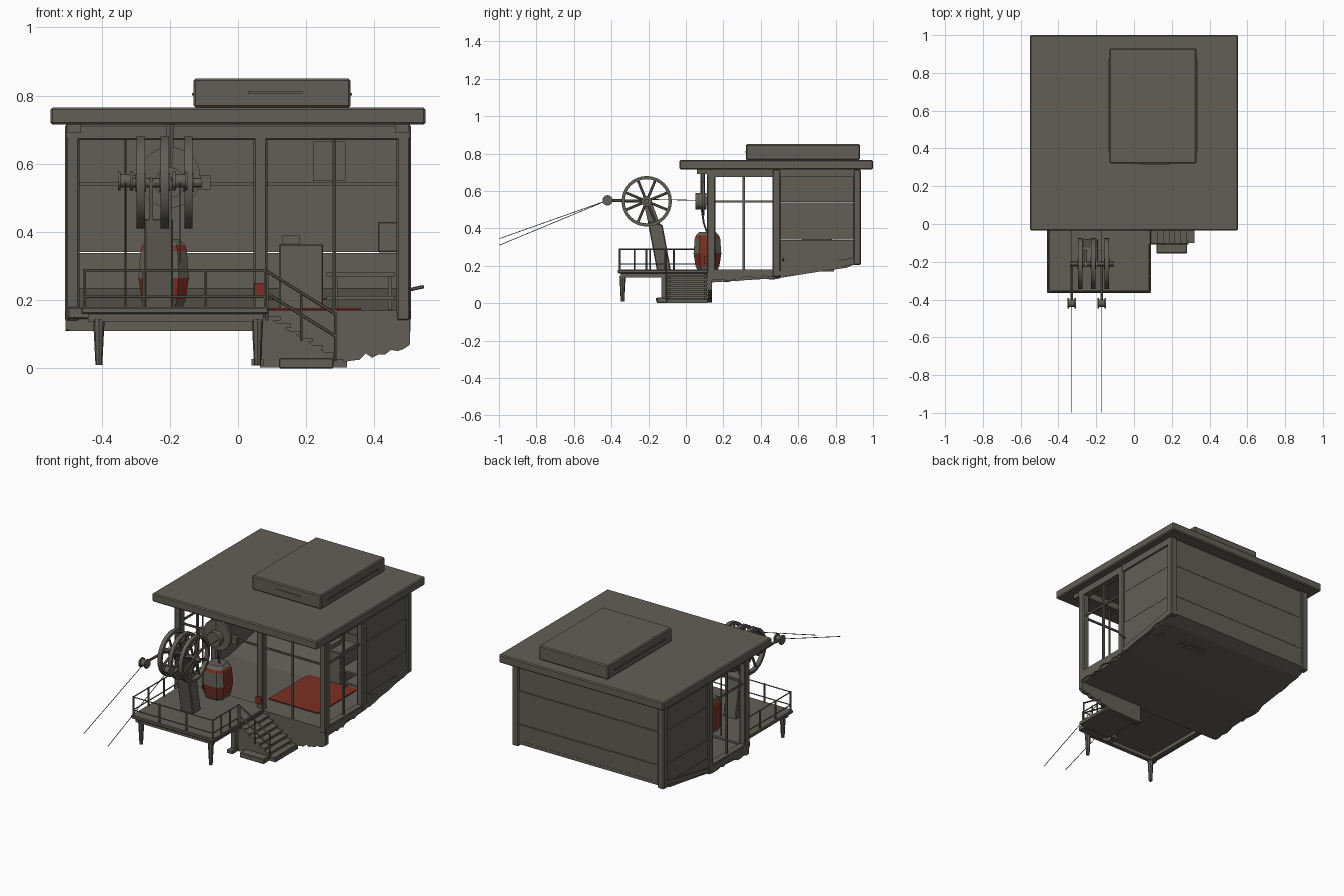
import bpy, bmesh, math, random
from mathutils import Vector

random.seed(4)
if "Cube" in bpy.data.objects:
    bpy.data.objects.remove(bpy.data.objects["Cube"])


def material(name, rgb):
    m = bpy.data.materials.new(name)
    m.use_nodes = True
    m.diffuse_color = (*rgb, 1)
    m.node_tree.nodes["Principled BSDF"].inputs["Base Color"].default_value = (*rgb, 1)
    return m


GREY = material("weathered grey", (0.12, 0.113, 0.092))
RED = material("rust red", (0.2, 0.03, 0.017))


def finish(name, bm, mat=GREY, bevel=0, smooth=False):
    bmesh.ops.recalc_face_normals(bm, faces=bm.faces)
    me = bpy.data.meshes.new(name)
    bm.to_mesh(me)
    bm.free()
    me.materials.append(mat)
    ob = bpy.data.objects.new(name, me)
    bpy.context.scene.collection.objects.link(ob)
    if bevel:
        mod = ob.modifiers.new("soft_edges", "BEVEL")
        mod.width, mod.segments = bevel, 1
    if smooth:
        bpy.ops.object.select_all(action="DESELECT")
        ob.select_set(True)
        bpy.context.view_layer.objects.active = ob
        bpy.ops.object.shade_smooth_by_angle()
    return ob


def box(name, x, y, z, mat=GREY, bevel=0):
    bm = bmesh.new()
    bmesh.ops.create_cube(bm, size=1)
    for v in bm.verts:
        v.co = [r[0] + (c + 0.5) * (r[1] - r[0]) for c, r in zip(v.co, (x, y, z))]
    return finish(name, bm, mat, bevel)


def rod(name, a, b, r, sides=6, r2=None):
    a, b = Vector(a), Vector(b)
    bm = bmesh.new()
    bmesh.ops.create_cone(bm, cap_ends=True, segments=sides, radius1=r,
                          radius2=r if r2 is None else r2, depth=(b - a).length)
    turn = (b - a).to_track_quat("Z", "Y")
    for v in bm.verts:
        v.co = turn @ v.co + (a + b) / 2
    return finish(name, bm, smooth=sides > 8)


def prism(name, pts, axis, lo, hi, bevel=0):
    """Extrude an outline: (y, z) along x, or (x, z) along y."""
    place = (lambda u, w: (lo, u, w)) if axis == "x" else (lambda u, w: (u, lo, w))
    bm = bmesh.new()
    face = bm.faces.new([bm.verts.new(place(*p)) for p in pts])
    new = bmesh.ops.extrude_face_region(bm, geom=[face])["geom"]
    step = Vector((hi - lo, 0, 0)) if axis == "x" else Vector((0, hi - lo, 0))
    bmesh.ops.translate(bm, vec=step, verts=[g for g in new if isinstance(g, bmesh.types.BMVert)])
    return finish(name, bm, bevel=bevel)


def ragged(a, b, n, depth):
    """Broken edge from a to b, ends included."""
    a, b = Vector(a), Vector(b)
    return [a.lerp(b, i / n) + Vector((0, random.uniform(-depth, depth))) for i in range(n + 1)]


# Roof and raised hatch
box("roof", (-0.55, 0.55), (-0.035, 1), (0.715, 0.765), bevel=0.006)
box("roof_hatch", (-0.13, 0.33), (0.32, 0.93), (0.765, 0.85), bevel=0.006)
box("hatch_front_slot", (0.03, 0.19), (0.315, 0.32), (0.805, 0.812))
for x in (-0.135, 0.33):
    box("hatch_hinge", (x, x + 0.005), (0.38, 0.87), (0.8, 0.808))

# Floor slab with a rising broken underside
bottom = [(0.12, 0.11), (0.5, 0.135), (0.72, 0.17), (0.86, 0.19), (0.93, 0.22)]
prism("floor_slab", bottom + [(0.93, 0.24), (0.6, 0.17), (0.12, 0.17)], "x", -0.495, 0.495)
for side in (-1, 1):
    edge = ragged((0.12, 0.12), (0.5, 0.14), 14, 0.014) + ragged((0.53, 0.145), (0.93, 0.22), 9, 0.008)
    prism("ragged_skirt", edge + [(0.93, 0.25), (0.5, 0.172), (0.12, 0.172)], "x", 0.488 * side, 0.506 * side)
prism("front_apron", [(0.07, 0.005)] + ragged((0.3, 0.015), (0.505, 0.065), 11, 0.011)
      + [(0.505, 0.17), (0.07, 0.17)], "y", 0.115, 0.14)
box("front_sill", (-0.5, 0.08), (0.1, 0.16), (0.145, 0.18), bevel=0.005)
box("floor_mat", (0.03, 0.36), (0.25, 0.63), (0.171, 0.177), RED)
box("rear_mat", (0.05, 0.3), (0.72, 0.86), (0.2, 0.206), RED)

# Walls made of stacked boards
rows = [(0.22, 0.338), (0.341, 0.538), (0.541, 0.712)]
for i, (lo, hi) in enumerate(rows):
    box("back_board", (-0.48, 0.48), (0.905 + 0.002 * i, 0.928 - 0.002 * i), (lo, hi))
    for s in (-1, 1):
        box("side_board", (s * 0.475, s * (0.497 - 0.002 * i)), (0.5, 0.92), (lo, hi))
for s in (-1, 1):
    prism("lower_side_board", [(0.5, 0.14), (0.72, 0.172), (0.92, 0.215), (0.92, 0.23), (0.5, 0.23)],
          "x", s * 0.475, s * 0.499)
    box("rear_corner_post", (s * 0.465, s * 0.507), (0.895, 0.935), (0.205, 0.715), bevel=0.005)
    box("side_post", (s * 0.468, s * 0.507), (0.462, 0.505), (0.14, 0.715), bevel=0.005)
    box("front_corner_post", (s * 0.465, s * 0.505), (0.112, 0.158), (0.14, 0.715), bevel=0.005)
    box("side_beam", (s * 0.465, s * 0.505), (0.112, 0.93), (0.675, 0.718))
    box("side_sill", (s * 0.47, s * 0.505), (0.15, 0.47), (0.162, 0.18))
    box("side_rail", (s * 0.483, s * 0.491), (0.15, 0.47), (0.538, 0.549))
    box("side_mullion", (s * 0.481, s * 0.493), (0.303, 0.315), (0.17, 0.69))
    box("bracket", (s * 0.46, s * 0.5), (0.06, 0.115), (0.69, 0.715))

# Front frame
box("front_beam", (-0.5, 0.5), (0.112, 0.15), (0.67, 0.715), bevel=0.004)
box("middle_post", (0.046, 0.086), (0.112, 0.155), (0.15, 0.7), bevel=0.005)
for lo, hi in ((-0.47, 0.05), (0.08, 0.47)):
    box("front_rail", (lo, hi), (0.13, 0.14), (0.537, 0.547))
rod("front_mullion", (-0.33, 0.135, 0.17), (-0.33, 0.135, 0.69), 0.003)
rod("stair_side_mullion", (0.282, 0.12, 0.05), (0.282, 0.12, 0.69), 0.006)
box("red_sign", (0.048, 0.084), (0.1, 0.111), (0.21, 0.25), RED)

# Furniture against the rear
box("cabinet", (0.12, 0.25), (0.62, 0.78), (0.17, 0.365), bevel=0.004)
box("cabinet_lid", (0.13, 0.18), (0.64, 0.74), (0.365, 0.39))
box("wall_box", (0.41, 0.474), (0.62, 0.78), (0.34, 0.43), bevel=0.004)
box("notice_board", (0.22, 0.315), (0.89, 0.906), (0.55, 0.665))
for z in (0.2, 0.27):
    box("bench_shelf", (0.26, 0.46), (0.6, 0.8), (z, z + 0.012))
for x in (0.28, 0.44):
    box("bench_leg", (x, x + 0.012), (0.61, 0.79), (0.17, 0.27))
rod("side_handle", (0.5, 0.52, 0.23), (0.545, 0.52, 0.24), 0.005)

# Front deck on legs
box("deck", (-0.46, 0.09), (-0.365, 0.12), (0.16, 0.18), bevel=0.004)
box("deck_front_beam", (-0.44, 0.075), (-0.35, -0.325), (0.138, 0.162))
for x in (-0.42, 0.045):
    box("deck_side_beam", (x, x + 0.025), (-0.35, 0.12), (0.138, 0.162))
    rod("deck_leg", (x + 0.012, -0.34, 0.01), (x + 0.012, -0.34, 0.145), 0.01, 8, 0.017)
box("deck_rear_leg", (0.045, 0.07), (-0.13, -0.1), (0.01, 0.14))
box("deck_rear_footing", (0.04, 0.075), (-0.16, -0.1), (0.008, 0.028))

# Deck railing
corners = [(-0.45, 0.08), (-0.45, -0.355), (0.08, -0.355), (0.08, -0.11)]
for (x1, y1), (x2, y2) in zip(corners, corners[1:]):
    for z in (0.21, 0.288):
        rod("deck_rail", (x1, y1, z), (x2, y2, z), 0.0035)
    for t in (0, 0.33, 0.67, 1):
        x, y = x1 + (x2 - x1) * t, y1 + (y2 - y1) * t
        rod("rail_post", (x, y, 0.17), (x, y, 0.292), 0.005)

# Stairs going down towards the left
steps = 7
for i in range(steps):
    x, z = 0.085 + 0.031 * i, 0.152 - 0.021 * i
    box("stair_tread", (x, x + 0.04), (-0.1, 0.115), (z - 0.012, z))
    box("stair_riser", (x, x + 0.006), (-0.09, 0.11), (z - 0.022, z - 0.01))
for y in (-0.098, 0.1):
    prism("stair_side", [(0.065, 0.003), (0.3, 0.003), (0.3, 0.02), (0.085, 0.15), (0.065, 0.15)], "y", y, y + 0.012)
box("stair_landing", (0.1, 0.32), (-0.1, 0.115), (0.002, 0.02))
box("stair_footing", (0.12, 0.28), (-0.155, -0.1), (0.0, 0.03), bevel=0.003)
for lift in (0.07, 0.135):
    rod("stair_handrail", (0.085, -0.105, 0.15 + lift), (0.285, -0.105, 0.025 + lift), 0.0045)
for x, z in ((0.085, 0.14), (0.185, 0.08), (0.285, 0.02)):
    rod("stair_rail_post", (x, -0.105, z), (x, -0.105, z + 0.145), 0.0045)

# Leaning support and cable wheels
prism("wheel_support", [(-0.155, 0.175), (-0.08, 0.175), (-0.125, 0.42), (-0.205, 0.44)], "x", -0.275, -0.19, 0.005)
hub = Vector((0, -0.21, 0.545))
for x in (-0.285, -0.215, -0.145):
    bm = bmesh.new()
    n, rings = 32, []
    for i in range(n):
        a = math.tau * i / n
        rings.append([bm.verts.new((x + dx, hub.y + r * math.cos(a), hub.z + r * math.sin(a)))
                      for dx, r in ((-0.012, 0.118), (-0.012, 0.135), (0.012, 0.135), (0.012, 0.118))])
    for i in range(n):
        p, q = rings[i], rings[(i + 1) % n]
        for k in range(4):
            j = (k + 1) % 4
            bm.faces.new((p[k], p[j], q[j], q[k]))
    finish("cable_wheel_rim", bm, smooth=True)
    for i in range(8):
        a = math.tau * (i + 0.5) / 8
        tip = hub + Vector((x, 0.122 * math.cos(a), 0.122 * math.sin(a)))
        rod("wheel_spoke", hub + Vector((x, 0, 0)), tip, 0.007)
    rod("wheel_hub", hub + Vector((x - 0.015, 0, 0)), hub + Vector((x + 0.015, 0, 0)), 0.028, 16)
rod("wheel_axle", (-0.34, hub.y, hub.z), (-0.105, hub.y, hub.z), 0.014, 12)
for x in (-0.255, -0.2):
    prism("wheel_fork", [(-0.2, 0.42), (-0.13, 0.4), (-0.19, 0.56), (-0.23, 0.56)], "x", x - 0.006, x + 0.006)

# Guide pulleys and cables
for x, end in ((-0.33, 0.345), (-0.17, 0.31)):
    rod("pulley_arm", (x, -0.42, 0.55), (x, -0.21, 0.545), 0.008)
    rod("guide_pulley", (x - 0.014, -0.42, 0.55), (x + 0.014, -0.42, 0.55), 0.02, 14)
    for s in (-1, 1):
        rod("pulley_flange", (x + s * 0.014, -0.42, 0.55), (x + s * 0.022, -0.42, 0.55), 0.028, 14)
    rod("lift_cable", (x, -0.42, 0.55), (x, -0.998, end), 0.002, 5)
    rod("drive_cable", (x, -0.21, 0.555), (x, 0.07, 0.55), 0.002, 5)

# Drive motor behind the wheels
rod("motor_body", (-0.2, 0.05, 0.545), (-0.2, 0.11, 0.545), 0.045, 16)
rod("motor_disc", (-0.2, 0.085, 0.56), (-0.2, 0.1, 0.56), 0.09, 20)
box("motor_mount", (-0.33, -0.08), (0.1, 0.125), (0.525, 0.565))
rod("motor_hanger", (-0.2, 0.09, 0.56), (-0.2, 0.09, 0.715), 0.012)
rod("motor_hose_upper", (-0.2, 0.085, 0.5), (-0.2, 0.095, 0.43), 0.005)
rod("motor_hose_lower", (-0.2, 0.095, 0.43), (-0.2, 0.115, 0.37), 0.005)

# Small red cabin with grey window band and roof
levels = [(0.172, 0.052), (0.2, 0.064), (0.265, 0.074), (0.345, 0.068), (0.362, 0.062), (0.38, 0.045)]
bm = bmesh.new()
loops = []
for z, r in levels:
    c = r * 0.6
    loops.append([bm.verts.new((-0.218 + u, 0.115 + v, z)) for u, v in
                  ((r, -c), (r, c), (c, r), (-c, r), (-r, c), (-r, -c), (-c, -r), (c, -r))])
for a, b in zip(loops, loops[1:]):
    for i in range(8):
        bm.faces.new((a[i], a[(i + 1) % 8], b[(i + 1) % 8], b[i]))
bm.faces.new(loops[0])
bm.faces.new(loops[-1])
cabin = finish("cabin", bm, RED)
cabin.data.materials.append(GREY)
for f in cabin.data.polygons:
    window = 0.27 < f.center.z < 0.34 and abs(f.normal.x) < 0.8
    f.material_index = int(window or f.center.z > 0.365 or f.center.z < 0.19)
